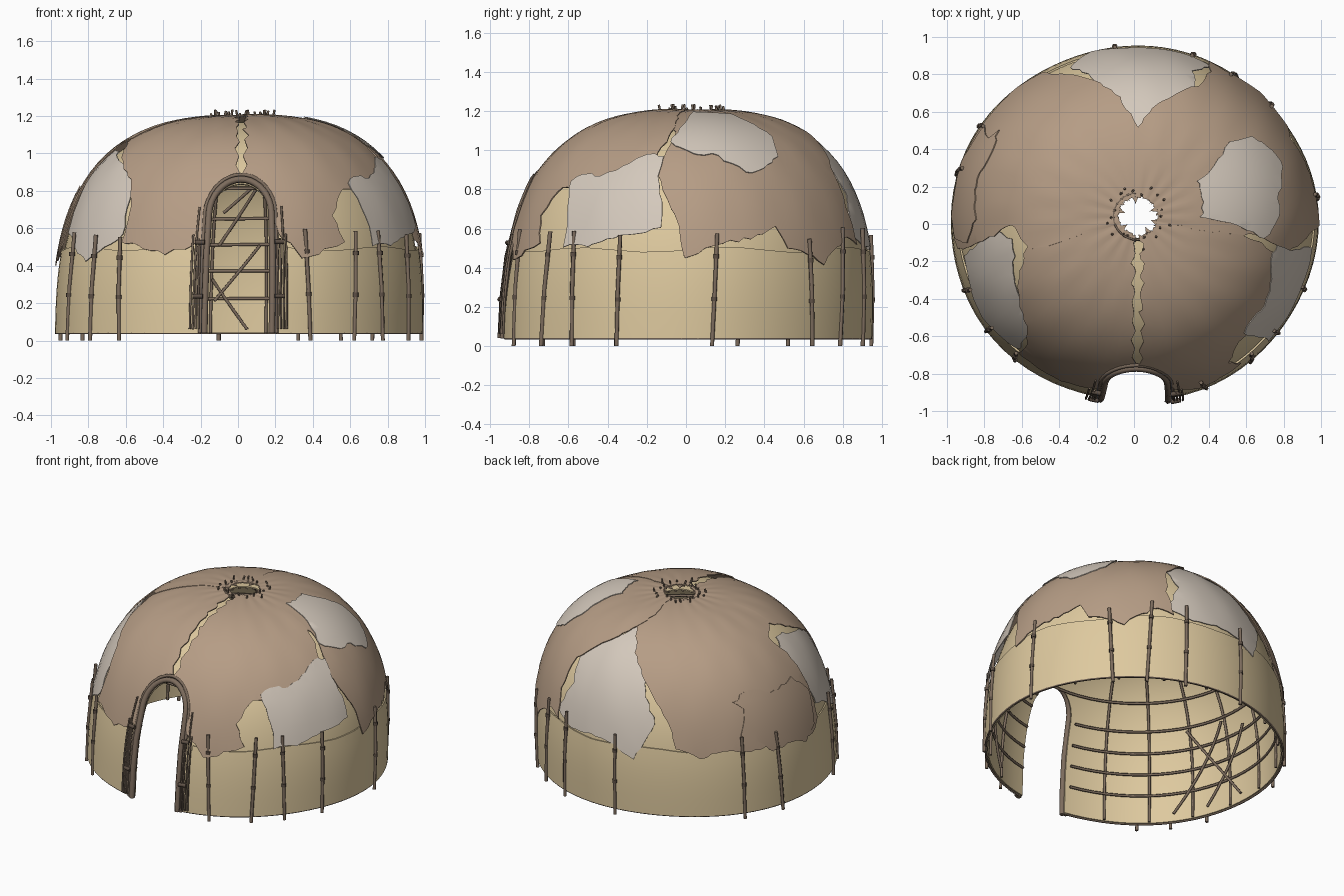
import bpy, bmesh, math, random
from math import sin, cos, radians
from mathutils import Vector
from mathutils.geometry import delaunay_2d_cdt

random.seed(4)
if "Cube" in bpy.data.objects:
    bpy.data.objects.remove(bpy.data.objects["Cube"])


def material(name, rgb):
    m = bpy.data.materials.new(name)
    m.use_nodes = True
    m.diffuse_color = (*rgb, 1)
    m.node_tree.nodes["Principled BSDF"].inputs["Base Color"].default_value = (*rgb, 1)
    return m


CANVAS = material("straw canvas", (0.73, 0.585, 0.345))
BROWN = material("brown hide", (0.465, 0.335, 0.235))
GREY = material("pale hide", (0.66, 0.585, 0.505))
WOOD = material("wood", (0.205, 0.15, 0.11))
DARK = material("dark binding", (0.11, 0.08, 0.06))


def dome(theta, phi, off=0.0):
    """Point on the dome from heading and elevation in degrees."""
    t, p, n = radians(theta), radians(phi), 2.75
    rho = (1 + off) / (abs(cos(p)) ** n + abs(sin(p)) ** n) ** (1 / n)
    rho *= 1 + 0.005 * sin(5 * t + 1) * cos(p)
    r, z = rho * cos(p), rho * sin(p)
    return Vector((0.965 * r * cos(t) + 0.02 * z, 0.93 * r * sin(t) + 0.04 * z, 0.04 + 1.13 * z))


def inside(x, y, loop):
    hit = False
    for (ax, ay), (bx, by) in zip(loop, loop[1:] + loop[:1]):
        if (ay > y) != (by > y) and x < (bx - ax) * (y - ay) / (by - ay) + ax:
            hit = not hit
    return hit


def patch(name, outline, off, thick, mat, jitter=0.0, flare=0.0):
    """Sheet lying on the dome, bounded by an outline of (heading, elevation)."""
    loop = []
    for a, b in zip(outline, outline[1:] + outline[:1]):
        a, b = Vector(a), Vector(b)
        steps = max(1, round((b - a).length / 2.5))
        for i in range(steps):
            q = a.lerp(b, i / steps)
            wide = 1 / max(cos(radians(q.y)), 0.15)
            loop.append((q.x + random.uniform(-jitter, jitter) * wide,
                         q.y + random.uniform(-jitter, jitter)))
    pts = [Vector(q) for q in loop]
    edges = [(i, (i + 1) % len(loop)) for i in range(len(loop))]
    x0, x1 = min(q[0] for q in loop), max(q[0] for q in loop)
    y0, y1 = min(q[1] for q in loop), max(q[1] for q in loop)
    for i in range(1, int((x1 - x0) / 4) + 1):
        for j in range(1, int((y1 - y0) / 3) + 1):
            q = (x0 + 4 * i, y0 + 3 * j)
            if inside(*q, loop):
                pts.append(Vector(q))
    verts, _, faces = delaunay_2d_cdt(pts, edges, [], 1, 1e-5)[:3]
    # loose lower edges hang slightly away from the wall
    coords = [dome(v.x, v.y, off + flare * max(0, 1 - abs(v.y - 18) / 9)
                   + flare * 0.5 * sin(v.x * 0.35) * cos(v.y * 0.2)) for v in verts]
    me = bpy.data.meshes.new(name)
    me.from_pydata(coords, [], [list(f) for f in faces])
    bm = bmesh.new()
    bm.from_mesh(me)
    bmesh.ops.remove_doubles(bm, verts=bm.verts, dist=1e-4)
    bm.to_mesh(me)
    bm.free()
    me.materials.append(mat)
    ob = bpy.data.objects.new(name, me)
    bpy.context.collection.objects.link(ob)
    mod = ob.modifiers.new("thickness", "SOLIDIFY")
    mod.thickness, mod.offset = thick, 1
    bpy.ops.object.select_all(action="DESELECT")
    ob.select_set(True)
    bpy.context.view_layer.objects.active = ob
    bpy.ops.object.modifier_apply(modifier=mod.name)
    bpy.ops.object.shade_smooth_by_angle(angle=radians(40))


def sticks(name, paths, radius, mat, closed=False):
    """Round rods along a list of paths."""
    cu = bpy.data.curves.new(name, "CURVE")
    cu.dimensions = "3D"
    cu.bevel_depth, cu.bevel_resolution, cu.use_fill_caps = radius, 1, True
    for path in paths:
        sp = cu.splines.new("POLY")
        sp.points.add(len(path) - 1)
        for p, co in zip(sp.points, path):
            p.co = (*co, 1)
        sp.use_cyclic_u = closed
        sp.use_smooth = True
    cu.materials.append(mat)
    bpy.context.collection.objects.link(bpy.data.objects.new(name, cu))


def along(a, b, off, n=12):
    a, b = Vector(a), Vector(b)
    return [dome(*a.lerp(b, i / n), off) for i in range(n + 1)]


def torn_seam(side):
    """Toothed hide edge running from the smoke hole down to the door."""
    return [(-90 + side * (0.5 + 1.1 * (i % 2)) / cos(radians(p)), p)
            for i, p in enumerate(range(84, 41, -3))]


# Canvas shell with an arched doorway
W, SPRING, RISE, RIM = 10.5, 31, 9.2, 83
arch = [(W * cos(radians(t)), SPRING + RISE * sin(radians(t))) for t in range(90, -1, -15)]
shell = ([(-90, RIM)] + [(-90 + w, p) for w, p in arch] + [(-90 + W, 0), (270 - W, 0)]
         + [(270 - w, p) for w, p in reversed(arch)] + [(270, RIM)])
patch("canvas_shell", shell, -0.006, 0.008, CANVAS)

# Lower wall band with a gently wavy top
top = [(t, 22.2 + 0.6 * sin(t * 0.13)) for t in range(255, -76, -10)]
patch("wall_band", [(-79, 0), (259, 0)] + top, 0.008, 0.010, CANVAS)

# Large brown hides
hides = {
    "front_right_hide": torn_seam(-1) + [
        (-97, 39.5), (-101.5, 32), (-102, 24), (-108, 22), (-114, 20.5), (-122, 22), (-131, 23.5),
        (-130, 33), (-135, 40), (-146, 46), (-161, 54), (-175, 60), (-175, 84)],
    "back_right_hide": [(86, 84), (86, 70), (90, 62), (100, 50), (108, 42), (118, 31), (121, 23),
                        (130, 20), (140, 22), (150, 20), (160, 21), (172, 20), (184, 18.5),
                        (189, 22), (190, 33), (187, 45), (183, 52), (198, 56), (198, 84)],
    "back_left_hide": [(96, 84), (96, 70), (90, 62), (78, 53), (66, 43), (64, 32), (67, 23), (60, 25),
                       (52, 21), (47, 18.5), (40, 21), (33, 22), (29, 27), (22, 25), (13, 23.5),
                       (5, 22), (-1, 19.5), (-5, 30), (-13, 41), (-11, 49), (-8, 54), (-13, 60),
                       (-25, 66), (-25, 84)],
    "front_left_hide": torn_seam(1) + [
        (-83, 39.5), (-78.5, 32), (-78, 25), (-74, 23), (-70, 19.5), (-62, 21), (-55, 23),
        (-58, 30), (-53, 36), (-44, 38), (-30, 40), (-16, 43), (-12, 52), (-10, 58), (-15, 84)],
}
for i, (name, outline) in enumerate(hides.items()):
    patch(name, outline, 0.023 + 0.0025 * i, 0.007, BROWN, 0.5, 0.003)
patch("back_right_overlay", [(146, 36), (150, 33), (147, 24), (155, 23), (160, 18.5), (168, 20),
                             (178, 18), (186, 21), (188, 32), (180, 38), (165, 36), (155, 39)],
      0.033, 0.006, BROWN, 0.5)

# Pale hide patches
patch("right_pale_patch", [(184, 44), (190, 51), (198, 50), (212, 46), (228, 40), (229, 25),
                           (222, 22), (213, 19), (206, 21), (200, 24), (192, 26), (190, 36)],
      0.019, 0.005, GREY, 0.5, 0.003)
patch("back_pale_patch", [(64, 26), (70, 36), (66, 44), (74, 51), (90, 63), (98, 54), (107, 45),
                          (108, 38), (113, 30), (104, 18), (96, 22), (85, 23.5), (74, 22)],
      0.019, 0.005, GREY, 0.5, 0.003)
patch("left_pale_patch", [(-43, 22.5), (-44, 30), (-48, 39), (-42, 41), (-35, 40), (-27, 43),
                          (-18, 47), (-11, 46), (-12, 40), (-10, 33), (-9, 27), (-14, 26),
                          (-25, 24.5), (-34, 22.5)],
      0.037, 0.005, GREY, 0.4, 0.003)
patch("upper_left_pale_patch", [(-10, 51), (-5, 62), (0, 71), (14, 70), (31, 69), (40, 54), (36, 46),
                                (28, 42), (20, 41), (10, 46), (0, 47)], 0.037, 0.005, GREY, 0.5)

# Door frame: a thick bent pole with a thinner one outside it
for name, grow, rad in (("door_frame", 0, 0.019), ("door_frame_outer", 1.4, 0.011)):
    half = [(W + grow, p) for p in (0, 10, 20)] + [
        ((W + grow) * cos(radians(t)), SPRING + (RISE + grow) * sin(radians(t))) for t in range(0, 91, 10)]
    path = [dome(-90 - w, p, 0.03) for w, p in half] + [dome(-90 + w, p, 0.03) for w, p in reversed(half[:-1])]
    sticks(name, [path], rad, WOOD)

# Bundles of rods tied beside the door
rods, ties = [], []
for s in (-1, 1):
    for k in range(4):
        a = -90 + s * (12.2 + 0.9 * k)
        rods.append(along((a, 1), (a + random.uniform(-0.4, 0.4), (23, 24, 32, 25)[k]), 0.046, 6))
    for p in (9.5, 23):
        ties.append(along((-90 + s * 11, p), (-90 + s * 14, p), 0.05, 4))
sticks("door_rods", rods, 0.006, WOOD)
sticks("door_ties", ties, 0.013, DARK)

# Stakes around the wall, each with two lashings
stakes, lashings = [], []
for a in (-67, -51, -38, -22, 8, 43, 56, 71, 96, 147, 164, 202, 217, 230):
    foot = dome(a, 0, 0.022)
    foot.z = 0
    head = dome(a + random.uniform(-2, 2), random.uniform(24, 27), 0.045)
    outward = Vector((foot.x, foot.y, 0))
    stakes.append([foot, foot.lerp(head, 0.5) + outward * 0.008, head])
    for f in (0.4, 0.78):
        c = foot.lerp(head, f) + outward * 0.005
        lashings.append([c, c + Vector((0, 0, 0.022))])
sticks("stakes", stakes, 0.011, WOOD)
sticks("stake_lashings", lashings, 0.016, DARK)

# Hem rope along the foot of the wall
sticks("hem_rope", [along((-78, 0), (258, 0), 0.012, 72)], 0.007, WOOD)

# Inner lattice of ribs, hoops and braces
ribs = [along((a, 0), (a, 81), -0.02, 16) for a in range(-63, 250, 18)]
hoops = [along((-78, p), (258, p), -0.028, 64) for p in (9.5, 17, 24, 31)]
hoops.append(along((-90, 40), (270, 40), -0.028, 64))
braces = [along(a, b, -0.036, 8) for a, b in (
    ((87, 1), (99, 15)), ((98, 9), (83, 24)), ((97, 24), (83, 41)), ((96, 33), (86, 40)),
    ((215, 2), (190, 30)), ((182, 2), (208, 30)), ((200, 2), (178, 26)), ((-60, 2), (-30, 30)))]
sticks("inner_lattice", ribs + hoops + braces, 0.009, WOOD)

# Smoke hole: rope ring, pegs and torn flaps
sticks("smoke_ring", [along((0, 82.5), (360, 82.5), 0.028, 32)[:-1]], 0.006, WOOD, True)
pegs = []
for k in range(22):
    base = dome(k * 360 / 22 + random.uniform(-5, 5), random.uniform(79.5, 83.5), 0.02)
    lean = Vector((random.uniform(-0.012, 0.012), random.uniform(-0.012, 0.012), random.uniform(0.025, 0.045)))
    pegs.append([base, base + lean])
sticks("smoke_pegs", pegs, 0.006, WOOD)
for k, a in enumerate((20, 95, 160, 215, 300, 340)):
    patch(f"smoke_flap_{k}", [(a - 16, 82), (a + 16, 82), (a + 4, 86)], 0.024, 0.005, BROWN)
